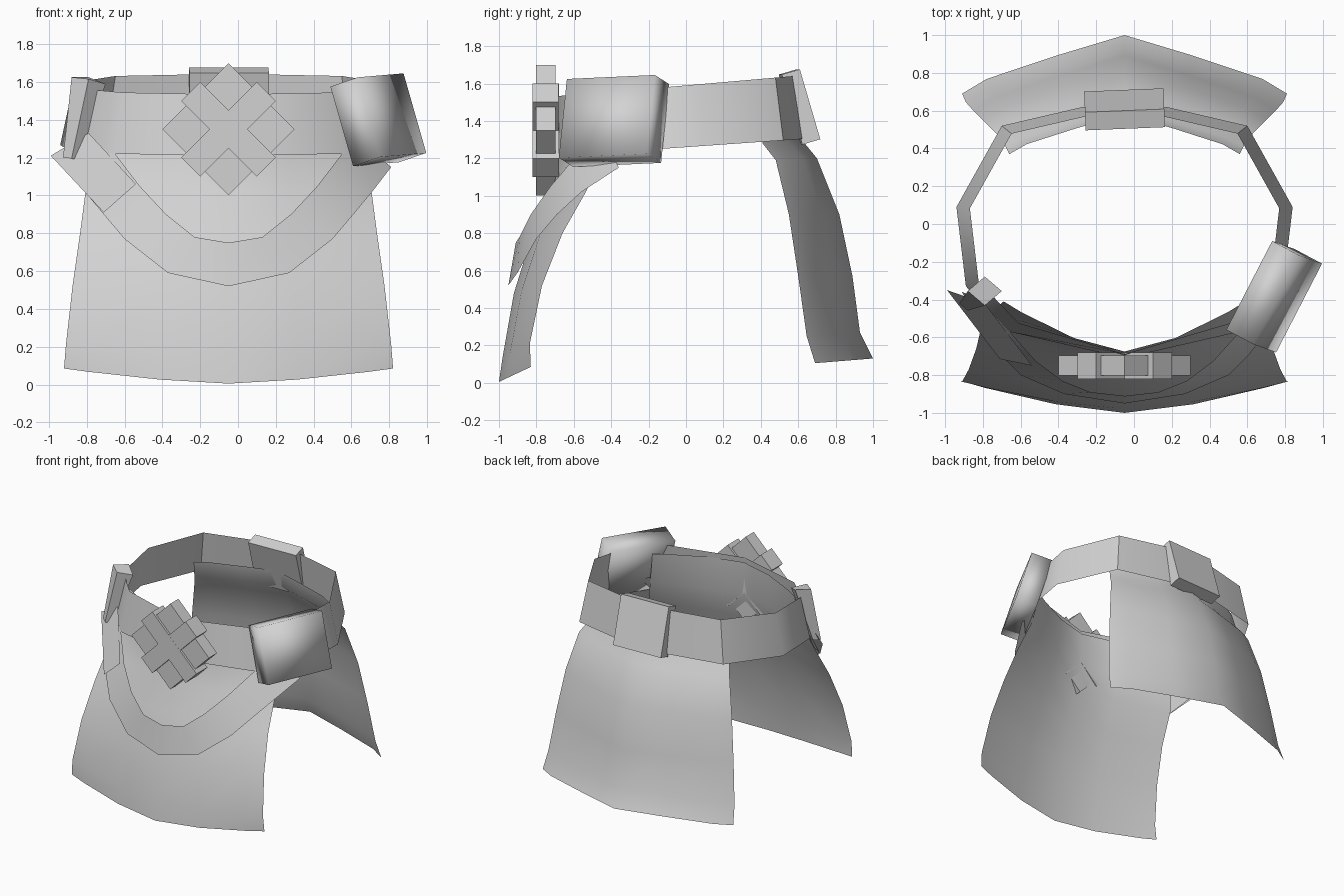
import bpy
import bmesh
from math import radians
from mathutils import Matrix, Vector

old = bpy.data.objects.get("Cube")
if old:
    bpy.data.objects.remove(old, do_unlink=True)

CX = -0.05  # middle of the belt

grey = bpy.data.materials.new("plain_grey")
grey.use_nodes = True
grey.diffuse_color = (0.65, 0.65, 0.65, 1)
grey.node_tree.nodes["Principled BSDF"].inputs["Base Color"].default_value = (0.65, 0.65, 0.65, 1)


def finish(bm, name, smooth=None):
    mesh = bpy.data.meshes.new(name)
    bm.to_mesh(mesh)
    bm.free()
    mesh.materials.append(grey)
    obj = bpy.data.objects.new(name, mesh)
    bpy.context.collection.objects.link(obj)
    if smooth:
        bpy.ops.object.select_all(action="DESELECT")
        obj.select_set(True)
        bpy.context.view_layer.objects.active = obj
        bpy.ops.object.shade_smooth_by_angle(angle=radians(smooth))


def loft(name, rows, closed=False, flip=False, caps=False, smooth=40):
    """Skin between rows of points."""
    bm = bmesh.new()
    grid = [[bm.verts.new(p) for p in row] for row in rows]
    n = len(rows[0])
    for low, high in zip(grid, grid[1:]):
        for i in range(n if closed else n - 1):
            j = (i + 1) % n
            quad = [low[i], low[j], high[j], high[i]]
            bm.faces.new(quad[::-1] if flip else quad)
    if caps:
        bm.faces.new(grid[0][::-1])
        bm.faces.new(grid[-1])
    finish(bm, name, smooth)


def box(name, size, matrix, smooth=None):
    bm = bmesh.new()
    bmesh.ops.create_cube(bm, size=1)
    bmesh.ops.scale(bm, vec=size, verts=bm.verts)
    bmesh.ops.transform(bm, matrix=matrix, verts=bm.verts)
    finish(bm, name, smooth)


def mirrored(half):
    """Left-to-right row from the half that starts at the middle."""
    left = [(CX - x, y, z) for x, y, z in half[:0:-1]]
    return left + [(CX + x, y, z) for x, y, z in half]


# Belt: a band narrowing upward, higher at the back (x, y, narrowing)
half_ring = [(0, 0.635, 0.92), (0.22, 0.62, 0.92), (0.65, 0.52, 0.92), (0.89, 0.09, 0.92),
             (0.84, -0.33, 0.92), (0.61, -0.57, 0.92), (0, -0.71, 0.97)]
ring = half_ring + [(-x, y, s) for x, y, s in half_ring[-2:0:-1]]
loft("belt", [[(CX + x, y, 1.26 + 0.07 * y) for x, y, s in ring],
              [(CX + x * s, y * s, 1.59 + 0.08 * y) for x, y, s in ring]],
     closed=True, flip=True)


# Hanging cloths: middle z, edge z, middle y, edge y, half width
def cloth(name, profile, sweep, flip):
    rows = []
    for zm, ze, ym, ye, w in profile:
        rows.append(mirrored([(w * f, ym + (ye - ym) * g, zm + (ze - zm) * g)
                              for f, g in zip((0, 0.42, 0.85, 1), sweep)]))
    loft(name, rows, flip=flip)


cloth("front_cloth", [
    (0.005, 0.085, -1.0, -0.83, 0.87),
    (0.14, 0.21, -0.98, -0.835, 0.86),
    (0.48, 0.52, -0.92, -0.77, 0.825),
    (0.80, 0.80, -0.82, -0.66, 0.785),
    (1.03, 1.03, -0.73, -0.53, 0.755),
    (1.23, 1.24, -0.685, -0.45, 0.69),
    (1.50, 1.50, -0.675, -0.41, 0.64)], (0, 0.27, 0.78, 1), False)

cloth("back_cloth", [
    (0.13, 0.105, 1.0, 0.69, 0.86),
    (0.27, 0.25, 0.93, 0.645, 0.84),
    (0.57, 0.57, 0.89, 0.60, 0.80),
    (0.90, 0.90, 0.82, 0.55, 0.75),
    (1.20, 1.19, 0.70, 0.48, 0.68),
    (1.31, 1.28, 0.61, 0.41, 0.63),
    (1.44, 1.43, 0.58, 0.37, 0.61)], (0, 0.35, 0.75, 1), True)

# Draped sash across the front, with a folded flap at its right end
lower = [(0, -0.95, 0.52), (0.32, -0.90, 0.59), (0.55, -0.80, 0.77),
         (0.66, -0.69, 0.90), (0.76, -0.56, 1.02), (0.86, -0.36, 1.15)]
upper = [(0, -0.91, 0.75), (0.18, -0.89, 0.78), (0.33, -0.83, 0.90),
         (0.47, -0.725, 1.05), (0.60, -0.58, 1.22), (0.69, -0.42, 1.29)]
loft("sash", [mirrored(lower), mirrored(upper)])
loft("sash_flap", [
    [(-0.99, -0.35, 1.21), (-0.71, -0.715, 0.91)],
    [(-0.79, -0.42, 1.33), (-0.54, -0.75, 1.06)]], smooth=None)

# Buckle: a diagonal cross with four diamond blocks in its notches
centre = Vector((CX, -0.75, 1.35))
turn = Matrix.Rotation(radians(45), 4, "Y")
for name, size in (("buckle_bar_a", (0.566, 0.14, 0.141)),
                   ("buckle_bar_b", (0.141, 0.139, 0.566))):
    box(name, size, Matrix.Translation(centre) @ turn)
for name, dx, dz in (("top", 0, 1), ("bottom", 0, -1), ("left", 1, 0), ("right", -1, 0)):
    spot = centre + Vector((dx, 0, dz)) * 0.225
    box("buckle_block_" + name, (0.176, 0.105, 0.176), Matrix.Translation(spot) @ turn)

# Plate at the back of the belt
box("back_plate", (0.42, 0.10, 0.39),
    Matrix.Translation((CX, 0.607, 1.475))
    @ Matrix.Rotation(0.04, 4, "Z") @ Matrix.Rotation(0.285, 4, "X"))

# Soft-shaded pouch leaning outward on the left hip
along = Vector((0.46, 0.89, 0.04)).normalized()
up = Vector((-0.27, 0.10, 0.95))
up = (up - along * up.dot(along)).normalized()
axes = Matrix((along, along.cross(up) * -1, up)).transposed()
axes.col[1] = up.cross(along)
box("pouch", (0.53, 0.17, 0.44),
    Matrix.Translation((0.742, -0.385, 1.4)) @ axes.to_4x4(), smooth=120)


# Tapered strap keeper on the right hip
def square(x, y, z, s):
    return [(x - s, y, z), (x, y - s * 0.85, z - s * 0.1),
            (x + s, y, z - s * 0.4), (x, y + s * 0.85, z)]


loft("strap_keeper", [square(-0.88, -0.42, 1.2, 0.045),
                      square(-0.79, -0.355, 1.625, 0.09)],
     closed=True, caps=True, smooth=None)
